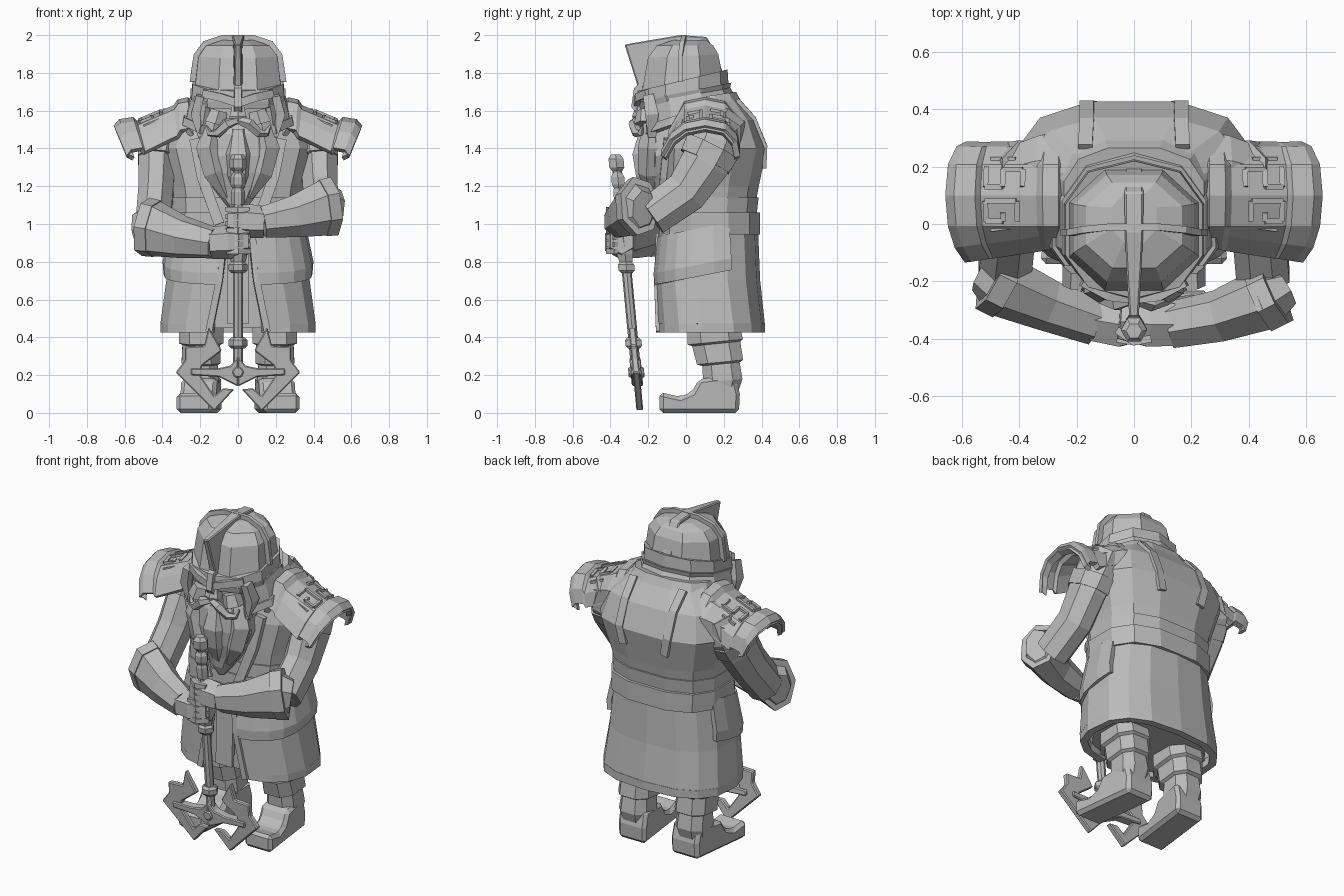
import bpy, bmesh
from math import cos, sin, radians, copysign
from mathutils import Vector

if "Cube" in bpy.data.objects:
    bpy.data.objects.remove(bpy.data.objects["Cube"])

stone = bpy.data.materials.new("grey_stone")
stone.use_nodes = True
stone.diffuse_color = (0.5, 0.5, 0.5, 1)
stone.node_tree.nodes["Principled BSDF"].inputs["Base Color"].default_value = (0.5, 0.5, 0.5, 1)


def make(name, verts, faces, thick=0, bevel=0):
    mesh = bpy.data.meshes.new(name)
    mesh.from_pydata([tuple(v) for v in verts], [], faces)
    bm = bmesh.new()
    bm.from_mesh(mesh)
    bmesh.ops.recalc_face_normals(bm, faces=bm.faces)
    bm.to_mesh(mesh)
    bm.free()
    mesh.materials.append(stone)
    ob = bpy.data.objects.new(name, mesh)
    bpy.context.collection.objects.link(ob)
    if thick:
        mod = ob.modifiers.new("thickness", 'SOLIDIFY')
        mod.thickness, mod.offset = thick, 0
    if bevel:
        mod = ob.modifiers.new("chamfer", 'BEVEL')
        mod.width, mod.segments = bevel, 1


def loft(name, rings, closed=True, thick=0):
    """Skin a row of equal rings; closed rings get end caps."""
    n = len(rings[0])
    verts = [p for r in rings for p in r]
    faces = []
    for i in range(len(rings) - 1):
        for j in range(n if closed else n - 1):
            k = (j + 1) % n
            faces.append((i*n + j, i*n + k, (i+1)*n + k, (i+1)*n + j))
    if closed:
        faces += [tuple(range(n)), tuple(range(len(verts) - n, len(verts)))]
    make(name, verts, faces, thick)


def ring(z, cy, rx, ry, tilt=0, n=12, arc=None, p=0.75, cx=0):
    """Rounded box outline; angle -90 is the front, arc leaves it open."""
    if arc:
        angles = [arc[0] + (arc[1] - arc[0]) * i / n for i in range(n + 1)]
    else:
        angles = [360 * (i + 0.5) / n for i in range(n)]
    pts = []
    for a in angles:
        c, s = cos(radians(a)), sin(radians(a))
        y = cy + ry * copysign(abs(s) ** p, s)
        pts.append(Vector((cx + rx * copysign(abs(c) ** p, c), y, z + tilt * y)))
    return pts


def tube(name, path, radii, n=6, ref=(0, 0, 1), side=1):
    """Facetted limb or strip along a path; a radius may be a pair."""
    path = [Vector((p[0] * side, p[1], p[2])) for p in path]
    if not isinstance(radii, list):
        radii = [radii] * len(path)
    rings = []
    for i, p in enumerate(path):
        t = (path[min(i + 1, len(path) - 1)] - path[max(i - 1, 0)]).normalized()
        u = Vector(ref).cross(t).normalized()
        v = t.cross(u)
        a, b = radii[i] if isinstance(radii[i], tuple) else (radii[i], radii[i])
        angs = [radians(360 * (k + 0.5) / n) for k in range(n)]
        rings.append([p + u * a * cos(w) + v * b * sin(w) for w in angs])
    loft(name, rings)


def prism(name, pts, lo, hi, place, bevel=0):
    n = len(pts)
    verts = [place(a, b, d) for d in (lo, hi) for a, b in pts]
    faces = [tuple(range(n)), tuple(range(n, 2 * n))]
    faces += [(i, (i+1) % n, n + (i+1) % n, n + i) for i in range(n)]
    make(name, verts, faces, bevel=bevel)


def across(a, b, d):
    return (d * min(1.1, 1.2 + 2 * a), a, b)


# Coat body, belt and inner cloth
loft("inner_cloth", [ring(.45, .13, .35, .23), ring(.95, .11, .31, .22)])
loft("coat_body", [ring(.93, .115, .345, .25), ring(1.08, .12, .345, .25),
                   ring(1.2, .13, .365, .262), ring(1.4, .155, .425, .28),
                   ring(1.55, .145, .385, .232), ring(1.67, .11, .24, .17)])
loft("belt", [ring(.945, .125, .36, .275), ring(1.06, .125, .365, .275)])
loft("belt_trim", [ring(1.06, .12, .355, .262), ring(1.14, .125, .36, .266)])

# Skirt, open at the front, with a hem
SKIRT = [(.47, .13, .395, .27, 13), (.7, .115, .365, .26, 8), (.95, .115, .335, .25, 5)]
loft("coat_skirt", [ring(z, cy, rx, ry, arc=(-90 + g, 270 - g), n=14)
                    for z, cy, rx, ry, g in SKIRT], False, .035)
loft("skirt_hem", [ring(z, .132, .39, .265, arc=(-77, 257), n=14) for z in (.425, .475)], False, .045)
tube("front_drape", [(0, -.12, .9), (0, -.125, .7), (0, -.13, .47)], (.08, .015), 4, (0, 1, 0))

for label, s in (("left", 1), ("right", -1)):
    # Hanging skirt plates and coat edging
    arc = (-80, 20) if s > 0 else (260, 160)
    loft(label + "_skirt_plate", [ring(z, .115, rx, ry, .2, 6, arc)
                                  for z, rx, ry in ((.71, .38, .272), (.77, .385, .275), (.96, .345, .252))], False, .03)
    tube(label + "_skirt_edging", [(.075, -.145, .95), (.1, -.155, .7), (.155, -.145, .43)],
         (.025, .02), 4, (0, 1, 0), s)
    tube(label + "_lapel", [(.23, -.1, 1.45), (.19, -.12, 1.25), (.1, -.14, 1.0)],
         (.04, .025), 4, (0, 1, 0), s)
    # Back straps and shoulder mass
    tube(label + "_back_strap", [(.17, .27, 1.66), (.165, .36, 1.56), (.165, .42, 1.41), (.14, .415, 1.3)],
         (.035, .015), 4, (0, 1, 0), s)
    tube(label + "_shoulder", [(.15, .16, 1.5), (.32, .16, 1.49), (.47, .14, 1.45)],
         [(.2, .15), (.16, .13), (.12, .08)], 8, side=s)

    # Leg with stepped wrappings, and boot
    steps = [(.5, .14, .125, .14), (.36, .155, .125, .155), (.35, .16, .105, .135),
             (.25, .18, .11, .13), (.24, .185, .092, .105), (.15, .195, .1, .11), (.08, .19, .085, .09)]
    loft(label + "_leg", [ring(z, cy, rx, ry, .1, 8, cx=s * .195) for z, cy, rx, ry in steps])
    prism(label + "_boot", [(-.14, .0), (-.14, .11), (-.03, .085), (.03, .11), (.07, .18),
                            (.26, .2), (.285, .1), (.28, .0)], .09, .28,
          lambda a, b, d: (s * (d + .03 - a * .12), a, b), .02)

    # Sleeve with band; the left forearm rests above and ahead of the right
    h, f = (0, -.055) if s > 0 else (-.11, 0)
    tube(label + "_sleeve", [(.36, .17, 1.52), (.41, .15, 1.42), (.43, .1, 1.32), (.435, .0, 1.17),
                             (.45, -.15 + f * .6, 1.04 + h / 2)],
         [(.13, .12), (.15, .11), (.14, .105), (.125, .1), (.115, .1)], 8, (1, 0, 0), s)
    tube(label + "_sleeve_band", [(.415, .14, 1.41), (.425, .1, 1.33)], [(.16, .12), (.152, .115)], 8, (1, 0, 0), s)

    # Forearm, gauntlet cuff and fist
    tube(label + "_gauntlet", [(.53, -.17 + f, 1.08 + h), (.46, -.21 + f, 1.09 + h), (.3, -.28 + f * .8, 1.04 + h),
                               (.13, -.34 + f * .3, 1.01 + h)], [(.07, .1), (.115, .155), (.095, .115), .085], 7, side=s)
    tube(label + "_gauntlet_rim", [(.5, -.19 + f, 1.095 + h), (.44, -.22 + f, 1.085 + h)],
         [(.118, .16), (.118, .155)], 7, side=s)
    tube(label + "_fist", [(.14, -.335 + f * .3, 1.01 + h), (.05, -.35, 1.015 + h), (-.05, -.34, 1.02 + h)],
         [.085, .09, .07], 6, side=s)
    for i in range(4):
        z = .965 + h + i * .037
        tube(label + "_finger_%d" % (i + 1), [(.06, -.4, z), (.0, -.41, z), (-.06, -.37, z)],
             [.018, .021, .018], 4, side=s)

    # Shoulder plate, arched front to back, its ends drawn inward as they drop
    ARCH = [(-.12, -.155), (-.07, -.07), (.0, -.02), (.1, 0), (.2, -.02), (.255, -.08), (.27, -.155)]
    RISE = [(.25, 1.62), (.27, 1.655), (.31, 1.645), (.33, 1.615), (.54, 1.53),
            (.56, 1.55), (.62, 1.54), (.645, 1.51)]

    def shoulder(x, y, z, dz):
        out = (x - .25) / .4
        front = .05 * (1 - out) if y < 0 else 0
        return Vector((s * (x + .4 * dz * out), y + front, z + dz))
    loft(label + "_shoulder_plate", [[shoulder(x, y, z, dz) for y, dz in ARCH] for x, z in RISE], False, .035)
    loft(label + "_shoulder_lip", [[shoulder(x, y, z, dz) for y, dz in ARCH]
                                   for x, z in ((.645, 1.515), (.61, 1.5))], False, .03)

    # Raised key pattern that follows the shoulder plate
    def on_plate(x, y):
        for (y0, d0), (y1, d1) in zip(ARCH, ARCH[1:]):
            if y0 <= y <= y1:
                dz = d0 + (d1 - d0) * (y - y0) / (y1 - y0)
        return shoulder(x, y, 1.745 - .4 * x + .02, dz)
    KEYS = [[(.39, .13), (.39, .19), (.46, .19), (.46, .13), (.52, .13), (.52, .2)],
            [(.41, .01), (.41, .08), (.52, .08), (.52, .01), (.46, .01), (.46, .04)],
            [(.42, -.035), (.51, -.035)], [(.42, .225), (.51, .225)]]
    for i, key in enumerate(KEYS):
        for j, (a, b) in enumerate(zip(key, key[1:])):
            tube("%s_key_%d_%d" % (label, i, j), [on_plate(*a), on_plate(*b)], .013, 4)

# Collar and neck guard
loft("collar", [ring(1.56, .1, .3, .22, .15), ring(1.66, .08, .25, .19, .15)])
NECK = (-52, 232)
loft("neck_guard", [ring(1.55, .01, .275, .25, .35, 8, NECK, .9), ring(1.62, .0, .26, .235, .3, 8, NECK, .9),
                    ring(1.72, -.02, .23, .215, .2, 8, NECK, .9)], False, .03)
loft("neck_guard_rim", [ring(1.545, .01, .285, .26, .35, 8, NECK, .9),
                        ring(1.585, .005, .275, .25, .33, 8, NECK, .9)], False, .045)

# Head and face
loft("head", [ring(1.42, -.04, .16, .15, n=10), ring(1.55, -.04, .19, .18, n=10),
              ring(1.72, -.03, .2, .195, n=10)])
loft("nose", [ring(1.53, -.235, .05, .035, n=6), ring(1.57, -.24, .05, .045, n=6),
              ring(1.68, -.22, .02, .03, n=6)])
for label, s in (("left", 1), ("right", -1)):
    tube(label + "_brow", [(.0, -.26, 1.64), (.09, -.25, 1.67), (.18, -.2, 1.69)], (.025, .03), 4, side=s)
    tube(label + "_cheek", [(.1, -.21, 1.6), (.12, -.21, 1.53)], [.05, .065], 6, (0, 1, 0), s)
    tube(label + "_cheek_guard", [(.2, -.2, 1.68), (.225, -.18, 1.58), (.2, -.18, 1.46)],
         [(.03, .04), (.035, .05), (.015, .03)], 4, (0, 1, 0), s)
    tube(label + "_moustache", [(.0, -.26, 1.55), (.06, -.275, 1.53), (.11, -.26, 1.48), (.15, -.24, 1.48),
                                (.17, -.23, 1.52)], [.02, .03, .025, .018, .006], 5, side=s)
    tube(label + "_beard_lock", [(.12, -.17, 1.55), (.15, -.18, 1.4), (.12, -.19, 1.27), (.06, -.18, 1.14)],
         [.05, .075, .065, .02], 5, (1, 0, 0), s)

# Beard
loft("beard", [ring(z, cy, rx, ry, n=9, p=1) for z, cy, rx, ry in (
    (1.58, -.08, .18, .12), (1.48, -.11, .205, .14), (1.36, -.11, .22, .15), (1.27, -.12, .18, .13),
    (1.18, -.13, .125, .095), (1.11, -.15, .07, .06), (1.05, -.16, .02, .02))])
tube("beard_front_lock", [(0, -.2, 1.5), (0, -.21, 1.37), (0, -.2, 1.26), (0, -.18, 1.12)],
     [.05, .085, .075, .02], 6, (1, 0, 0))

# Helmet
loft("helmet_dome", [ring(1.74, -.02, .245, .23, .2, 8, p=.9), ring(1.89, -.015, .225, .2, .05, 8, p=.9),
                     ring(1.945, -.005, .18, .16, 0, 8, p=.9), ring(1.975, .02, .085, .09, 0, 8, p=.9)])
loft("helmet_band", [ring(1.695, -.02, .255, .245, .2, 10, p=.85), ring(1.765, -.02, .25, .24, .24, 10, p=.85)])
loft("helmet_band_lower", [ring(1.66, -.01, .25, .24, .22, 10, p=.85), ring(1.7, -.01, .262, .25, .2, 10, p=.85)])
prism("helmet_crest", [(-.25, 1.7), (-.265, 1.76), (-.325, 1.95), (-.18, 1.975), (-.03, 2.0), (.11, 1.99),
                       (.165, 1.89), (.195, 1.8), (.1, 1.8), (-.15, 1.8)], -.03, .03, across, .006)
arch = [(.235, -.03, 1.75), (.215, -.03, 1.89), (.17, -.02, 1.95), (.08, -.01, 1.98)]
arch += [(-x, y, z) for x, y, z in reversed(arch)]
tube("helmet_cross_band", arch, (.03, .017), 4, (0, 1, 0))
prism("nose_guard", [(-.24, 1.75), (-.275, 1.72), (-.29, 1.62), (-.25, 1.57), (-.2, 1.65)], -.03, .03, across)


# Leaning axe: everything on it follows the slope of the shaft
def lean(a, b, d):
    return (a, -.372 + (1.36 - b) * .095 + d, b)


def turned(name, profile, n=6):
    loft(name, [[Vector(lean(r * cos(radians(360 * k / n)), z, r * sin(radians(360 * k / n))))
                 for k in range(n)] for r, z in profile])


turned("axe_shaft", [(.026, .16), (.026, 1.3)], 8)
turned("axe_pommel", [(.03, 1.28), (.046, 1.3), (.046, 1.345), (.028, 1.368)])
turned("axe_grip", [(.036, 1.1), (.036, 1.17), (.03, 1.19), (.04, 1.21), (.04, 1.25), (.028, 1.27)])
for z in (.77, .37):
    turned("axe_collar", [(.035, z - .03), (.05, z - .015), (.05, z + .015), (.035, z + .03)])
turned("axe_lower_grip", [(.04, .8), (.05, .84), (.05, .93)])
BLADE = [(.155, .455), (.18, .355), (.28, .35), (.28, .28), (.33, .215), (.125, .01), (.02, .125),
         (.08, .13), (.125, .09), (.16, .14), (.2, .2), (.19, .25), (.085, .33)]
WING = [(.0, .3), (.04, .25), (.11, .235), (.25, .235), (.25, .2), (.1, .19), (.0, .14)]
for label, s in (("left", 1), ("right", -1)):
    prism(label + "_axe_blade", BLADE, -.018, .018, lambda a, b, d: lean(a * s, b, d), .006)
    prism(label + "_axe_wing", WING, -.03, .03, lambda a, b, d: lean(a * s, b, d), .006)
HEX = [(.032 * cos(radians(60 * k)), .215 + .032 * sin(radians(60 * k))) for k in range(6)]
prism("axe_boss", HEX, -.042, .042, lean, .006)
